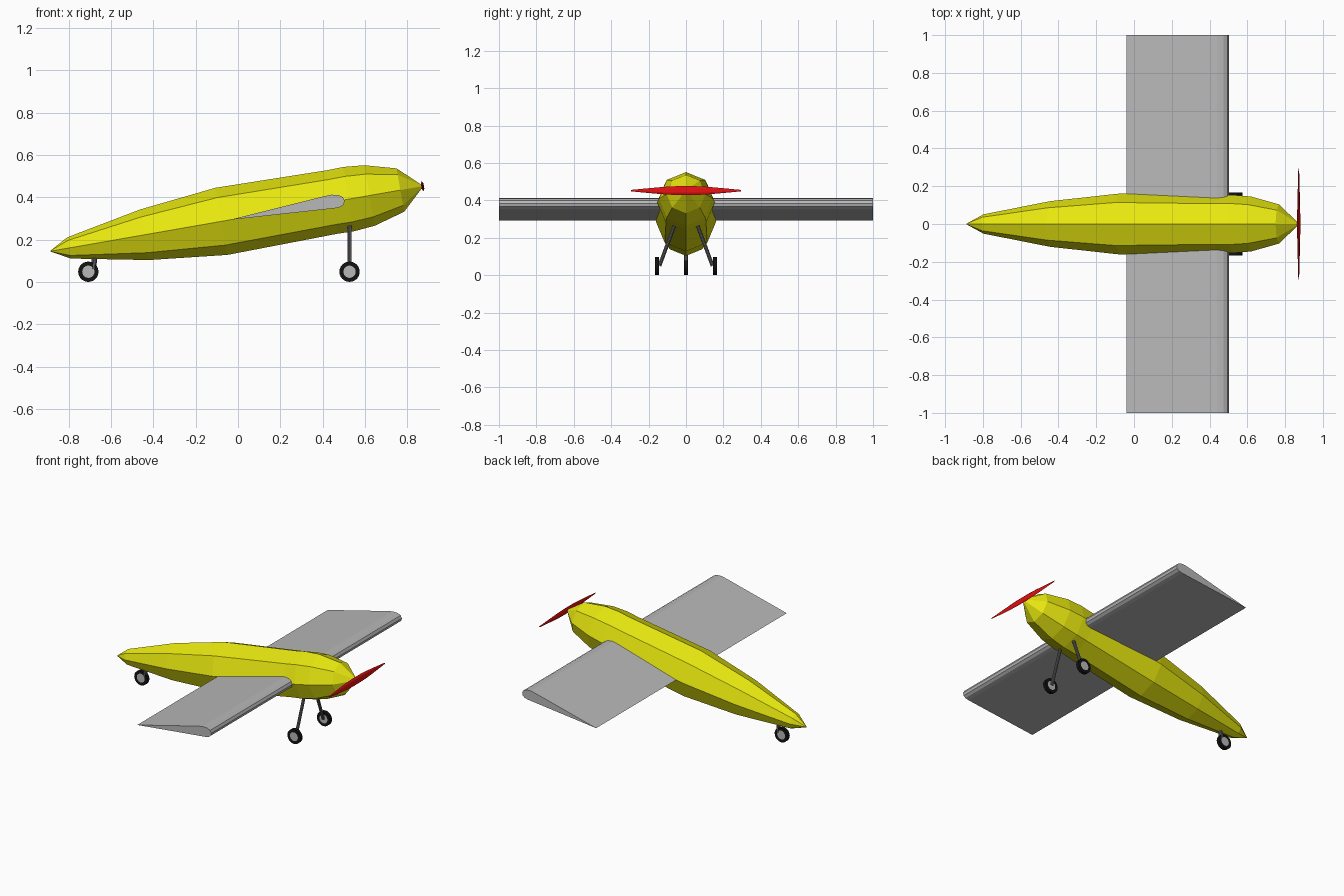
import bpy, bmesh, math
from mathutils import Vector, Matrix

if "Cube" in bpy.data.objects:
    bpy.data.objects.remove(bpy.data.objects["Cube"])


def material(name, rgb):
    m = bpy.data.materials.new(name)
    m.diffuse_color = (*rgb, 1)
    m.use_nodes = True
    m.node_tree.nodes["Principled BSDF"].inputs["Base Color"].default_value = m.diffuse_color
    return m


YELLOW = material("yellow", (0.8, 0.8, 0.005))
GRAY = material("light gray", (0.48, 0.48, 0.48))
DARK = material("dark gray", (0.14, 0.14, 0.15))
BLACK = material("black", (0.006, 0.006, 0.006))
RED = material("red", (0.75, 0.005, 0.005))


def finish(name, bm, *mats):
    bmesh.ops.remove_doubles(bm, verts=bm.verts, dist=1e-5)
    bmesh.ops.recalc_face_normals(bm, faces=bm.faces)
    me = bpy.data.meshes.new(name)
    bm.to_mesh(me)
    bm.free()
    for m in mats:
        me.materials.append(m)
    ob = bpy.data.objects.new(name, me)
    bpy.context.collection.objects.link(ob)
    return ob


def loft(name, rings, mat, mats=None, rule=None, closed=False):
    """Bridge equal-length point rings; cap the ends unless closed."""
    bm = bmesh.new()
    vs = [[bm.verts.new(p) for p in r] for r in rings]
    n = len(vs[0])
    pairs = list(zip(vs, vs[1:]))
    for a, b in pairs:
        for i in range(n):
            j = (i + 1) % n
            bm.faces.new((a[i], a[j], b[j], b[i]))
    bm.faces.new(vs[0])
    bm.faces.new(vs[-1])
    return finish(name, bm, mat)


def rod(name, a, b, r, mat, sides=10):
    a, b = Vector(a), Vector(b)
    bm = bmesh.new()
    rot = (b - a).to_track_quat('Z', 'Y').to_matrix().to_4x4()
    bmesh.ops.create_cone(bm, cap_ends=True, segments=sides, radius1=r, radius2=r,
                          depth=(b - a).length,
                          matrix=Matrix.Translation((a + b) / 2) @ rot)
    return finish(name, bm, mat)


def wheel(name, x, y):
    """Tyre with inset light hub faces on both sides."""
    bm = bmesh.new()
    bmesh.ops.create_cone(bm, cap_ends=True, segments=24, radius1=0.048, radius2=0.048,
                          depth=0.022, matrix=Matrix.Translation((x, y, 0.048))
                          @ Matrix.Rotation(math.pi / 2, 4, 'X'))
    caps = [f for f in bm.faces if abs(f.normal.y) > 0.9]
    bmesh.ops.inset_individual(bm, faces=caps, thickness=0.019)
    for f in caps:
        f.material_index = 1
    return finish(name, bm, BLACK, GRAY)


# Fuselage: eight-sided rings along an axis pitched nose-up
tail, nose = Vector((-0.886, 0, 0.145)), Vector((0.872, 0, 0.452))
axis = (nose - tail).normalized()
up = Vector((-axis.z, 0, axis.x))
side = Vector((0, 1, 0))
length = (nose - tail).length
stations = [(0, 0.002), (0.09, 0.051), (0.45, 0.121), (0.82, 0.161), (1.35, 0.152),
            (1.43, 0.154), (1.53, 0.145), (1.678, 0.104), (length, 0.004)]
loft("fuselage", [[tail + axis * a + r * (math.cos(t) * up + math.sin(t) * side)
                   for t in (k * math.pi / 4 for k in range(8))]
                  for a, r in stations], YELLOW)

# Wing: one straight airfoil through the body
airfoil = [(-0.04, 0.293), (0.395, 0.402), (0.44, 0.412), (0.475, 0.41), (0.495, 0.4),
           (0.504, 0.383), (0.5, 0.366), (0.485, 0.354), (0.46, 0.348)]
loft("wing", [[(x, y, z) for x, z in airfoil] for y in (-1, 1)], GRAY)

# Propeller: thin tapered blade pair facing along the body axis
half = [(0.05, 0.024, 0.007), (0.11, 0.021, 0.006), (0.2, 0.013, 0.004), (0.293, 0.004, 0.002)]
blade = [(-y, h, t) for y, h, t in reversed(half)] + half
loft("propeller", [[nose + side * y + up * h * c + axis * t * s
                    for c, s in ((1, 0), (0.5, 0.9), (-0.5, 0.9), (-1, 0), (-0.5, -0.9), (0.5, -0.9))]
                   for y, h, t in blade], RED)

# Main gear on both sides
for s, word in ((-1, "right"), (1, "left")):
    wheel(word + "_wheel", 0.527, s * 0.155)
    rod(word + "_strut", (0.527, s * 0.142, 0.05), (0.527, s * 0.06, 0.27), 0.01, DARK)

# Tail wheel
wheel("tail_wheel", -0.707, 0)
rod("tail_strut", (-0.677, 0, 0.125), (-0.682, 0, 0.06), 0.0125, DARK)
